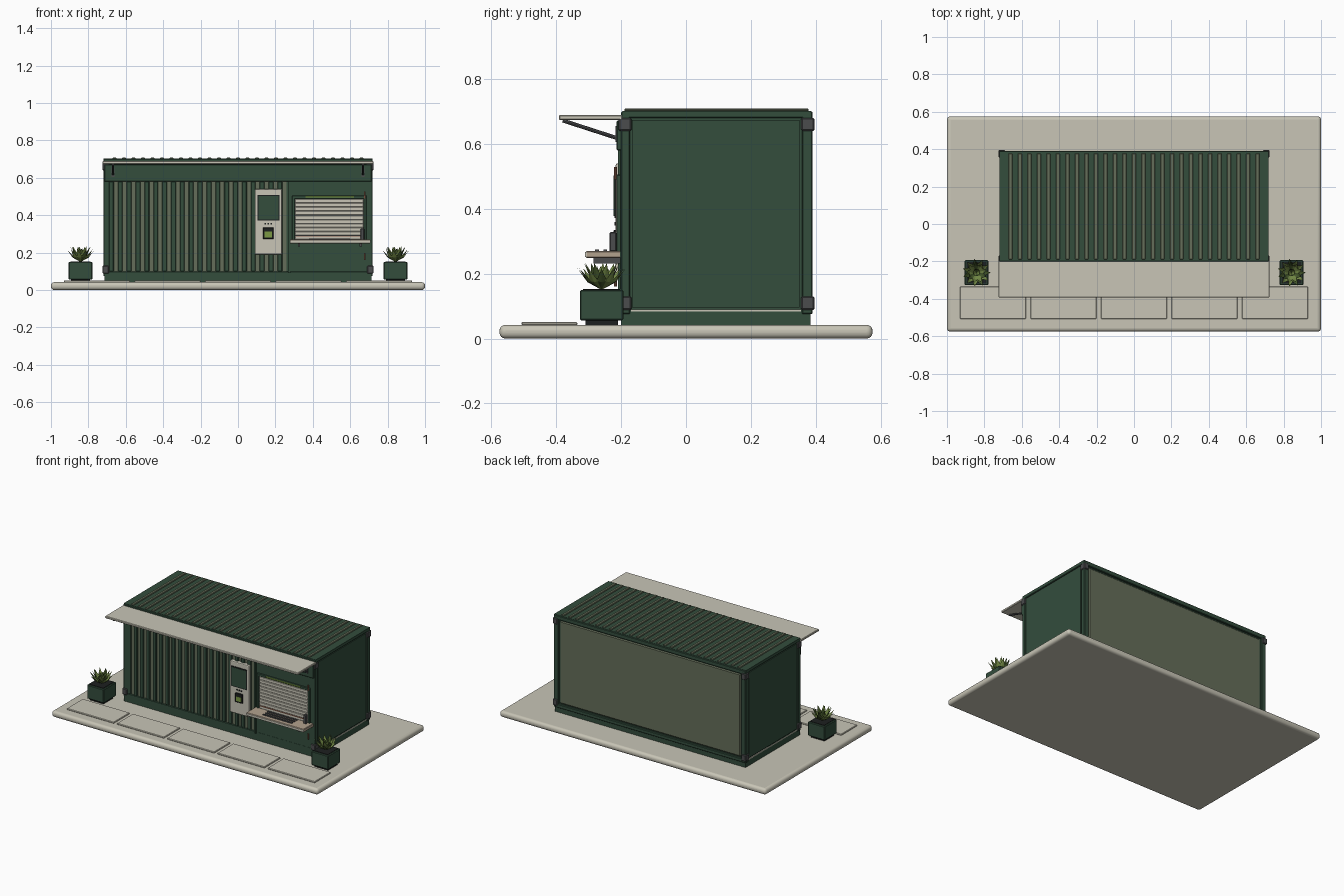
import bpy, bmesh, math
from mathutils import Vector, Matrix

cube = bpy.data.objects.get("Cube")
if cube:
    bpy.data.objects.remove(cube, do_unlink=True)


def material(name, r, g, b):
    m = bpy.data.materials.new(name)
    m.use_nodes = True
    m.diffuse_color = (r, g, b, 1)
    bsdf = next(n for n in m.node_tree.nodes if n.type == 'BSDF_PRINCIPLED')
    bsdf.inputs["Base Color"].default_value = (r, g, b, 1)
    bsdf.inputs["Roughness"].default_value = 0.7
    return m


CREAM = material("warm cream", .58, .56, .47)
GREEN = material("deep green", .033, .074, .046)
OLIVE = material("olive", .13, .155, .1)
GREY = material("steel grey", .07, .072, .075)
BLACK = material("near black", .012, .014, .014)
TAN = material("pale wood", .45, .36, .27)
COPPER = material("copper", .3, .13, .08)
LIME = material("lime light", .2, .32, .06)
LEAF = material("fresh leaf", .17, .25, .06)
LEAF_DARK = material("dark leaf", .06, .1, .025)


def finish(name, bm, mats):
    mesh = bpy.data.meshes.new(name)
    bm.normal_update()
    bm.to_mesh(mesh)
    bm.free()
    ob = bpy.data.objects.new(name, mesh)
    for m in mats:
        mesh.materials.append(m)
    bpy.context.collection.objects.link(ob)
    return ob


def add_box(bm, x, y, z):
    size = Matrix.Diagonal((x[1] - x[0], y[1] - y[0], z[1] - z[0], 1))
    centre = Matrix.Translation((sum(x) / 2, sum(y) / 2, sum(z) / 2))
    bmesh.ops.create_cube(bm, size=1, matrix=centre @ size)


def boxes(name, mat, items, bevel=0, segments=1):
    """One object made of boxes, each given as x, y and z ranges."""
    bm = bmesh.new()
    for item in items:
        add_box(bm, *item)
    ob = finish(name, bm, [mat])
    if bevel:
        mod = ob.modifiers.new("Bevel", 'BEVEL')
        mod.width = bevel
        mod.segments = segments
    return ob


def rod(name, mat, a, b, radius, sides=8):
    a, b = Vector(a), Vector(b)
    bm = bmesh.new()
    turn = (b - a).to_track_quat('Z', 'Y').to_matrix().to_4x4()
    bmesh.ops.create_cone(bm, cap_ends=True, segments=sides, radius1=radius, radius2=radius,
                          depth=(b - a).length, matrix=Matrix.Translation((a + b) / 2) @ turn)
    return finish(name, bm, [mat])


W, FRONT, BACK = .72, -.2, .39
both = (-1, 1)


def side(s, a, b):
    return tuple(sorted((s * a, s * b)))


# Ground slab and paving
slab = boxes("ground_slab", CREAM, [((-1, 1), (-.575, .575), (0, .042))], .018, 4)
bpy.context.view_layer.objects.active = slab
slab.select_set(True)
bpy.ops.object.shade_smooth_by_angle()
slab.select_set(False)
boxes("paving_tiles", CREAM,
      [((c * .377 - .177, c * .377 + .177), (-.507, -.335), (.041, .051)) for c in range(-2, 3)], .003)

# Container shell
boxes("plinth", GREEN, [((-.715, .715), (FRONT, .383), (.04, .09))])
boxes("container_core", GREEN, [((-.712, .712), (-.185, .378), (.085, .695))])
boxes("base_trim", CREAM, [((-.717, .717), (-.17, .355), (.083, .09))])
boxes("corner_posts", GREEN,
      [(side(s, .685, W), y, (.09, .69)) for s in both for y in ((FRONT, -.172), (.357, BACK))], .003)
boxes("long_rails", GREEN,
      [((-W, W), y, z) for y in ((FRONT, -.172), (.357, BACK)) for z in ((.075, .1), (.672, .7))], .003)
boxes("end_rails", GREEN,
      [(side(s, .69, W), (FRONT, BACK), (.68, .7)) for s in both], .003)
boxes("end_panels", GREEN, [(side(s, .70, .717), (-.166, .35), (.096, .674)) for s in both])
boxes("corner_castings", GREY,
      [(side(s, .69, .725), y, z) for s in both for y in ((-.208, -.168), (.355, .396))
       for z in ((.088, .13), (.64, .68))], .004)
boxes("back_panel", OLIVE, [((-.678, .678), (.37, .384), (.106, .665))], .006)

# Corrugated front and roof
boxes("front_sheet", OLIVE, [((-.69, .26), (-.193, -.18), (.1, .58))])
boxes("front_ribs", GREEN,
      [((-.69 + i * .0474, -.664 + i * .0474), (-.202, -.185), (.1, .58)) for i in range(20)], .003)
boxes("roof_sheet", GREEN, [((-W, W), (-.196, .386), (.69, .702))])
boxes("roof_ribs", OLIVE,
      [((c * .0508 - .01, c * .0508 + .01), (-.19, .378), (.7, .709)) for c in range(-13, 14)], .003)

# Header band and awning
boxes("header_band", GREEN, [((-.715, .715), (-.214, -.185), (.58, .672))], .003)
boxes("awning", CREAM, [((-.724, .724), (-.392, -.196), (.674, .689))], .003)
for s in both:
    rod("awning_strut", GREY, (s * .668, -.38, .672), (s * .668, -.21, .617), .006)
    boxes("strut_bracket", GREY, [(side(s, .661, .675), (-.218, -.205), (.605, .655))])

# Serving bay
boxes("bay_panel", GREEN, [((.272, .712), (-.204, -.18), (.1, .58))])
boxes("bay_divider", GREEN, [((.268, .28), (-.21, -.18), (.09, .58))])
boxes("window_frame", GREEN,
      [((.29, .305), (-.214, -.2), (.265, .505)), ((.672, .687), (-.214, -.2), (.265, .505)),
       ((.29, .687), (-.214, -.2), (.488, .505))], .002)
boxes("shutter_back", GREY, [((.305, .672), (-.206, -.2), (.268, .488))])
boxes("shutter_slats", CREAM,
      [((.306, .671), (-.211, -.2), (.27 + i * .0218, .29 + i * .0218)) for i in range(10)], .002)
boxes("shutter_pull", COPPER, [((.31, .667), (-.214, -.205), (.286, .29))])
boxes("light_strip", LIME, [((.36, .62), (-.222, -.21), (.495, .503))])
boxes("counter", TAN, [((.277, .708), (-.308, -.2), (.248, .27))], .003)
boxes("counter_edge", CREAM, [((.277, .708), (-.311, -.305), (.252, .266))])
boxes("counter_tray", GREY,
      [((.38, .6), (y, y + .012), (.268, .275)) for y in (-.28, -.255, -.23)])
boxes("counter_brackets", GREY,
      [((x, x + .012), (-.285, -.2), (.232, .25)) for x in (.32, .65)])
boxes("counter_bell", GREY, [((.655, .675), (-.236, -.214), (.268, .328))], .003)
for z in (.16, .49):
    rod("door_handle", COPPER, (.678, -.217, z), (.678, -.217, z + .038), .005)

# Ordering terminal
boxes("terminal_body", CREAM, [((.09, .235), (-.217, -.185), (.19, .54))], .006, 2)
boxes("terminal_bezel", BLACK, [((.104, .221), (-.221, -.21), (.372, .508))])
boxes("terminal_screen", GREEN, [((.109, .216), (-.223, -.215), (.378, .502))])
boxes("card_reader", BLACK, [((.134, .19), (-.224, -.21), (.272, .335))], .003)
boxes("reader_display", LIME, [((.142, .182), (-.226, -.22), (.282, .312))])
for x in (.146, .162, .178):
    rod("terminal_button", BLACK, (x, -.215, .354), (x, -.221, .354), .005)


# Planters with pointed leaves
def leaf(bm, centre, angle, tilt, length, width, shade):
    out = Vector((math.cos(angle), math.sin(angle), 0))
    across = Vector((-out.y, out.x, 0))
    up = Vector((0, 0, 1))

    def point(t, w, lift=0):
        bend = tilt * (1.15 - .3 * t)
        along = out * math.sin(bend) + up * math.cos(bend)
        normal = up * math.sin(bend) - out * math.cos(bend)
        return bm.verts.new(centre + along * length * t + across * w + normal * lift)

    base, tip = point(0, 0), point(1, 0)
    middle = point(.5, 0, -.004)
    for s in both:
        edge = point(.5, s * width)
        for tri in ((base, middle, edge), (middle, tip, edge)):
            bm.faces.new(tri if s < 0 else tri[::-1]).material_index = shade


for s in both:
    cx, cy = s * .842, -.26
    boxes("planter_foot", BLACK, [((cx - .05, cx + .05), (cy - .05, cy + .05), (.04, .06))])
    boxes("planter", GREEN, [((cx - .063, cx + .063), (cy - .067, cy + .067), (.056, .15))], .004)
    boxes("planter_soil", BLACK, [((cx - .053, cx + .053), (cy - .057, cy + .057), (.148, .153))])
    bm = bmesh.new()
    rings = ((11, 1.0, .1), (9, .7, .1), (6, .3, .075))
    for r, (count, tilt, length) in enumerate(rings):
        for i in range(count):
            leaf(bm, Vector((cx, cy, .15)), math.tau * (i + r * .4) / count, tilt,
                 length, .016, (i + r) % 3 == 0)
    finish("planter_leaves", bm, [LEAF, LEAF_DARK])
